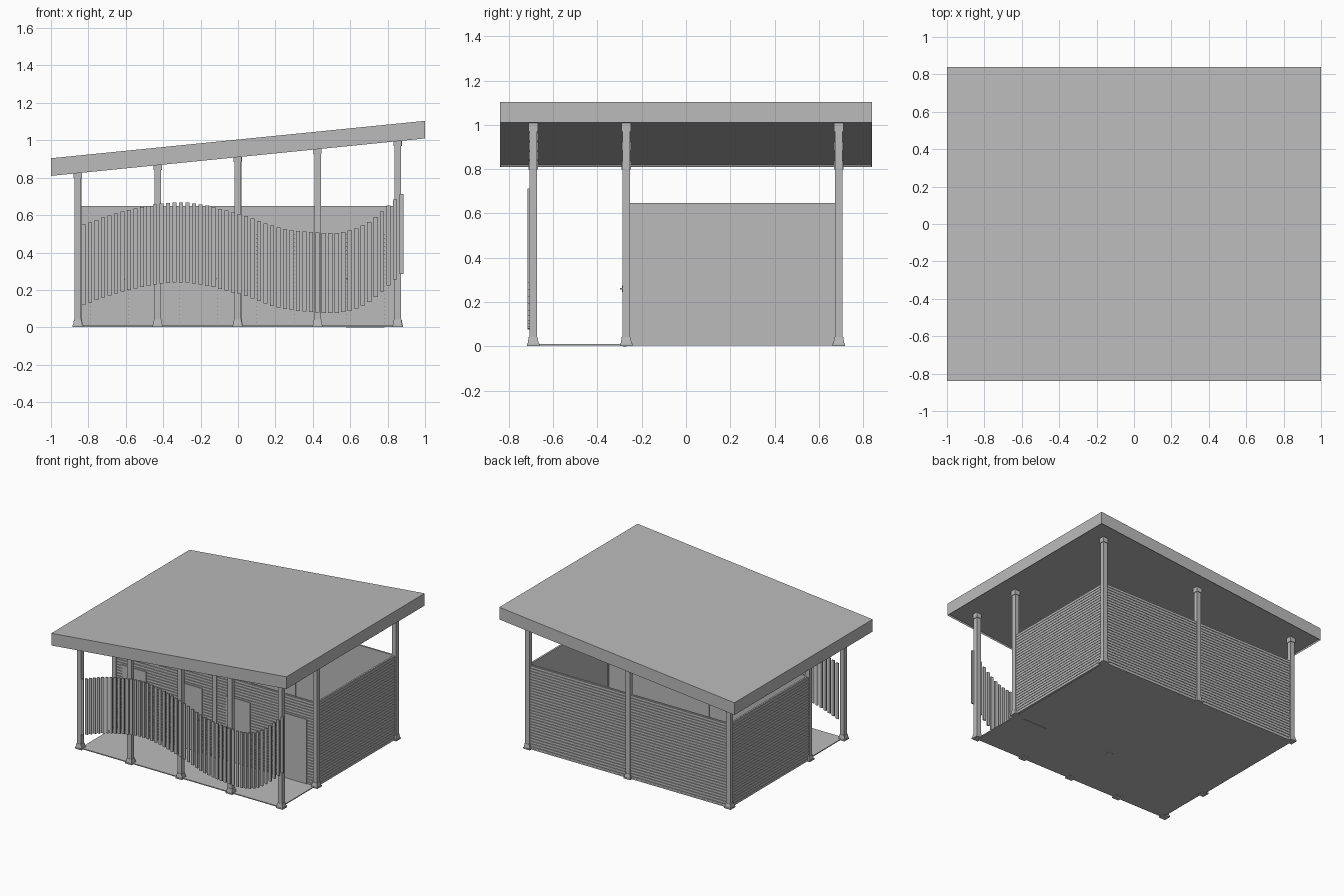
import bpy, bmesh, math
from mathutils import Matrix, Vector

cube = bpy.data.objects.get("Cube")
if cube:
    bpy.data.objects.remove(cube, do_unlink=True)

grey = bpy.data.materials.new("plain grey")
grey.use_nodes = True
GREY = (0.5, 0.5, 0.5, 1)
grey.diffuse_color = GREY
grey.node_tree.nodes["Principled BSDF"].inputs["Base Color"].default_value = GREY


def add_object(name, bm):
    bmesh.ops.recalc_face_normals(bm, faces=bm.faces)
    mesh = bpy.data.meshes.new(name)
    bm.to_mesh(mesh)
    bm.free()
    mesh.materials.append(grey)
    obj = bpy.data.objects.new(name, mesh)
    bpy.context.collection.objects.link(obj)
    return obj


def box(bm, x, y, z):
    """Box from (low, high) pairs; returns its vertices."""
    size = Matrix.Diagonal((x[1] - x[0], y[1] - y[0], z[1] - z[0], 1))
    mid = Vector((sum(x) / 2, sum(y) / 2, sum(z) / 2))
    return bmesh.ops.create_cube(bm, size=1, matrix=Matrix.Translation(mid) @ size)["verts"]


def roof_under(x):
    return 0.91 + 0.1 * x


# Sloped roof with a thin lip around a shallow recessed soffit
bm = bmesh.new()
box(bm, (-1, 1), (-0.84, 0.84), (0, 0.094))
bm.faces.ensure_lookup_table()
soffit = min(bm.faces, key=lambda f: f.calc_center_median().z)
bmesh.ops.inset_region(bm, faces=[soffit], thickness=0.008)
for v in soffit.verts:
    v.co.z += 0.01
for v in bm.verts:
    v.co.z += roof_under(v.co.x)
add_object("roof", bm)

# Floor slab
bm = bmesh.new()
box(bm, (-0.85, 0.85), (-0.7, 0.7), (0.003, 0.01))
add_object("floor_slab", bm)


# Posts: foot plate, tapered shoe, square shaft and cap that follows the roof
def post(name, x, y):
    bm = bmesh.new()
    top = roof_under(x) + 0.01

    def square(half, low, high):
        return box(bm, (x - half, x + half), (y - half, y + half), (low, high))

    square(0.028, 0.002, 0.012)
    for v in square(0.025, 0.012, 0.042):
        if v.co.z > 0.03:
            v.co.x = x + (v.co.x - x) * 0.8
            v.co.y = y + (v.co.y - y) * 0.8
    square(0.0175, 0.042, top - 0.03)
    for v in square(0.022, top - 0.036, top):
        if v.co.z > top - 0.01:
            v.co.z += 0.1 * (v.co.x - x)
    add_object(name, bm)


FRONT, MIDDLE, BACK = -0.69, -0.27, 0.69
for i in range(5):
    post(f"front_post_{i + 1}", -0.857 + i * 0.4275, FRONT)
for i in range(3):
    post(f"middle_post_{i + 1}", (i - 1) * 0.855, MIDDLE)
    post(f"back_post_{i + 1}", (i - 1) * 0.855, BACK)


# Boarded wall: solid core with thin horizontal boards on the outside
def wall(name, length, centre, turn, boards=30, height=0.648):
    bm = bmesh.new()
    half = length / 2
    box(bm, (-half, half), (-0.003, 0.01), (0.005, height))
    pitch = (height - 0.005) / boards
    for i in range(boards):
        low = 0.005 + i * pitch
        box(bm, (-half, half), (-0.009, -0.003), (low, low + pitch - 0.003))
    place = Matrix.Translation(centre) @ Matrix.Rotation(math.radians(turn), 4, 'Z')
    bmesh.ops.transform(bm, matrix=place, verts=bm.verts)
    add_object(name, bm)


side_mid = (MIDDLE + BACK) / 2
wall("front_wall", 1.69, (0, MIDDLE, 0), 0)
wall("back_wall", 1.69, (0, BACK, 0), 180)
wall("left_wall", BACK - MIDDLE, (0.855, side_mid, 0), 90)
wall("right_wall", BACK - MIDDLE, (-0.855, side_mid, 0), -90)

# Doors with a small lever handle
face = MIDDLE - 0.009
doors = ((-0.685, 1), (-0.21, 1), (0.2, -1), (0.68, -1))
for i, (x, side) in enumerate(doors):
    bm = bmesh.new()
    box(bm, (x - 0.103, x + 0.103), (face - 0.006, face + 0.01), (0.0 if i == 3 else 0.01, 0.505))
    add_object(f"door_{i + 1}", bm)
    bm = bmesh.new()
    hx = x + side * 0.088
    box(bm, (hx - 0.006, hx + 0.006), (face - 0.01, face - 0.006), (0.245, 0.275))
    box(bm, (hx - 0.011, hx + 0.011), (face - 0.018, face - 0.01), (0.257, 0.264))
    add_object(f"door_handle_{i + 1}", bm)

# Wave-shaped screen of upright slats, smoothly interpolated lower edge
WAVE = ((-0.83, 0.12), (-0.6, 0.195), (-0.3, 0.24), (0.0, 0.18), (0.2, 0.11),
        (0.4, 0.08), (0.57, 0.083), (0.7, 0.135), (0.88, 0.29))


def slope(i):
    a, b = WAVE[max(i - 1, 0)], WAVE[min(i + 1, len(WAVE) - 1)]
    return (b[1] - a[1]) / (b[0] - a[0])


def wave(x):
    i = max(k for k in range(len(WAVE) - 1) if k == 0 or WAVE[k][0] <= x)
    (x0, z0), (x1, z1) = WAVE[i], WAVE[i + 1]
    w = x1 - x0
    t = (x - x0) / w
    ease = t * t * (3 - 2 * t)
    return (z0 + (z1 - z0) * ease + w * slope(i) * t * (1 - t) ** 2
            - w * slope(i + 1) * t * t * (1 - t))


bm = bmesh.new()
SLATS = 50
for i in range(SLATS):
    x = -0.825 + i * 1.7 / (SLATS - 1)
    low = wave(x)
    box(bm, (x - 0.011, x + 0.011), (-0.716, -0.706), (low, low + 0.428))
add_object("wave_screen_slats", bm)
